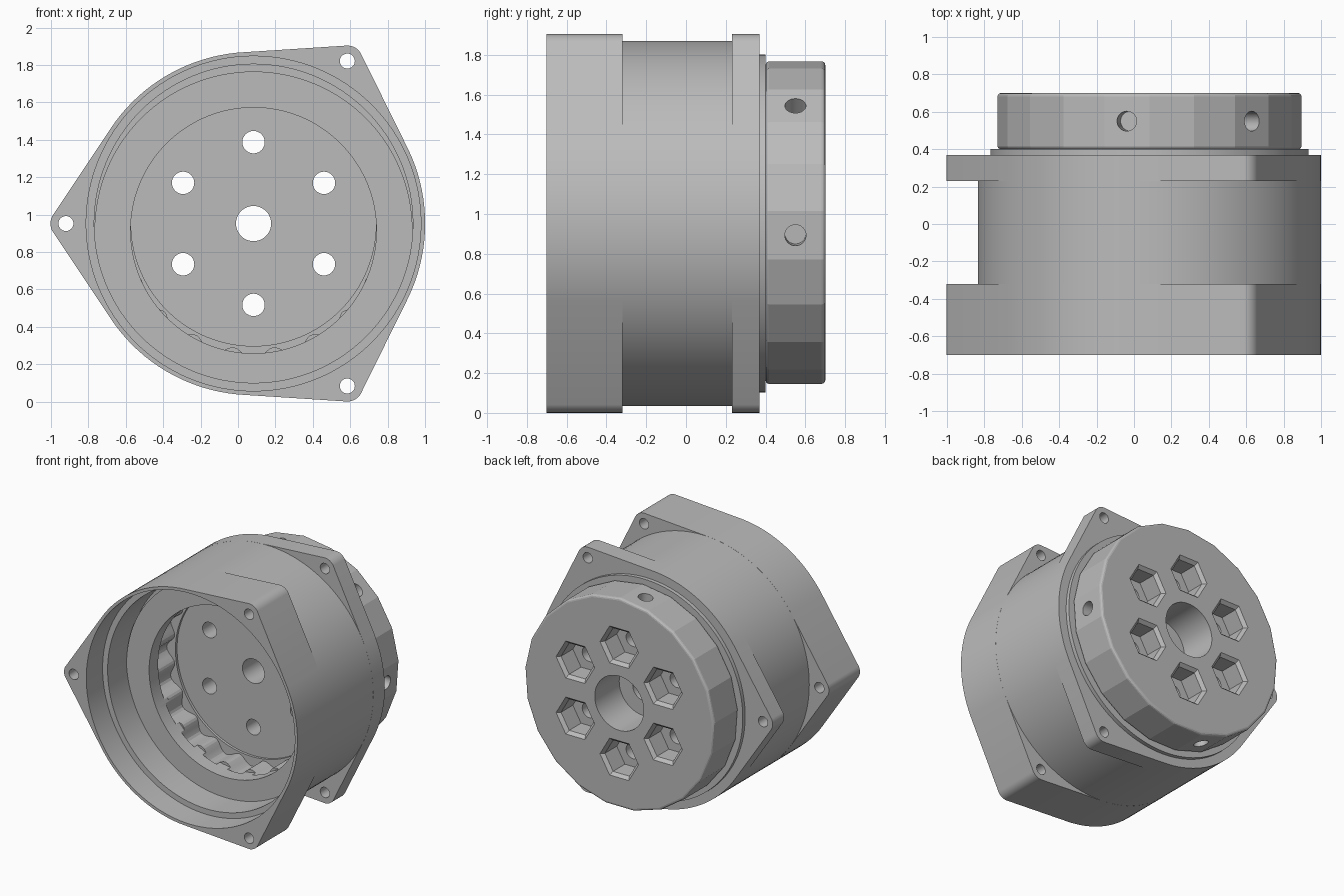
import bpy, bmesh
from math import pi, sin, cos, radians
from mathutils import Matrix, Vector
from mathutils.geometry import convex_hull_2d

if "Cube" in bpy.data.objects:
    bpy.data.objects.remove(bpy.data.objects["Cube"])

CX, CZ = 0.083, 0.952        # main axis, running along y
R_BODY, R_EAR, R_BOLT = 0.917, 0.083, 1.003
OFFSET = -0.037              # eccentric drop of the inner disc

grey = bpy.data.materials.new("machined grey")
grey.use_nodes = True
grey.diffuse_color = (0.5, 0.5, 0.5, 1)
grey.node_tree.nodes["Principled BSDF"].inputs["Base Color"].default_value = grey.diffuse_color


def ring(r, n=128, x=0, z=0, turn=0):
    return [(x + r * cos(turn + 2 * pi * i / n), z + r * sin(turn + 2 * pi * i / n)) for i in range(n)]


def prism(name, outline, y0, y1, bevel=0, matrix=None):
    """Extrude an outline around the main axis from y0 to y1."""
    bm = bmesh.new()
    face = bm.faces.new([bm.verts.new((x, y0, z)) for x, z in outline])
    moved = bmesh.ops.extrude_face_region(bm, geom=[face])["geom"]
    bmesh.ops.translate(bm, vec=(0, y1 - y0, 0), verts=[v for v in moved if isinstance(v, bmesh.types.BMVert)])
    bmesh.ops.recalc_face_normals(bm, faces=bm.faces)
    if bevel:
        rims = [e for e in bm.edges if abs(e.verts[0].co.y - e.verts[1].co.y) < 1e-5]
        bmesh.ops.bevel(bm, geom=rims, offset=bevel, segments=3, profile=0.5, affect='EDGES')
    if matrix:
        bm.transform(matrix)
    bm.transform(Matrix.Translation((CX, 0, CZ)))
    bmesh.ops.recalc_face_normals(bm, faces=bm.faces)
    mesh = bpy.data.meshes.new(name)
    bm.to_mesh(mesh)
    bm.free()
    mesh.materials.append(grey)
    obj = bpy.data.objects.new(name, mesh)
    bpy.context.collection.objects.link(obj)
    return obj


def combine(obj, tool, operation='DIFFERENCE', keep=False):
    """Apply a boolean and discard the tool."""
    mod = obj.modifiers.new("cut", 'BOOLEAN')
    mod.object, mod.operation, mod.solver = tool, operation, 'EXACT'
    bpy.context.view_layer.update()
    result = obj.evaluated_get(bpy.context.evaluated_depsgraph_get())
    mesh = bpy.data.meshes.new_from_object(result)
    obj.modifiers.clear()
    obj.data = mesh
    if not keep:
        bpy.data.objects.remove(tool)


# Housing barrel with two three-eared flanges and a rear spigot
ears = [(R_BOLT * cos(a), R_BOLT * sin(a)) for a in (pi / 3, pi, -pi / 3)]
cloud = [Vector(p) for p in ring(R_BODY + 0.0005)]
for ex, ez in ears:
    cloud += [Vector(p) for p in ring(R_EAR, 48, ex, ez)]
flange_outline = [tuple(cloud[i]) for i in convex_hull_2d(cloud)]

housing = prism("housing", ring(R_BODY), -0.69, 0.36)
combine(housing, prism("front_flange", flange_outline, -0.70, -0.32), 'UNION')
combine(housing, prism("rear_flange", flange_outline, 0.23, 0.37), 'UNION')
combine(housing, prism("spigot", ring(0.85), 0.30, 0.40), 'UNION')

# Stepped bore, then the eccentric lip seated at the bottom of it
combine(housing, prism("mouth_cut", ring(0.895), -0.8, -0.50))
combine(housing, prism("bore_cut", ring(0.852), -0.6, -0.22))
combine(housing, prism("eccentric_disc", ring(0.85, z=OFFSET), -0.27, -0.18), 'UNION')
combine(housing, prism("lip_cut", ring(0.657, z=OFFSET), -0.4, -0.12))

# Scalloped chamber behind the lip
lobes = 20
scallops = []
for i in range(lobes * 12):
    a = 2 * pi * i / (lobes * 12)
    r = 0.70 + 0.03 * cos(lobes * a)
    scallops.append((r * cos(a), r * sin(a)))
combine(housing, prism("chamber_cut", scallops, -0.16, 0.05))
combine(housing, prism("floor_recess_cut", ring(0.655), 0.0, 0.07))

# Flange bolt holes
for ex, ez in ears:
    combine(housing, prism("ear_hole_cut", ring(0.04, 32, ex, ez), -0.9, 0.5))

# Faceted output cap with softened rims
sides = 21
first = radians(-4.2)
cap = prism("output_cap", ring(0.815, sides, turn=first + pi / sides), 0.40, 0.70, bevel=0.018)

# Radial holes on every third facet
for k in range(7):
    turn = Matrix.Rotation(-(first + 2 * pi * k / 7), 4, 'Y') @ Matrix.Rotation(-pi / 2, 4, 'Z')
    hole = prism("radial_hole_cut", ring(0.053, 32), 0.68, 0.9, matrix=Matrix.Translation((0, 0.55, 0)) @ turn)
    combine(cap, hole)

# Central bore and shaft hole
combine(cap, prism("cap_bore_cut", ring(0.21, 96), 0.3, 0.8))
shaft = prism("shaft_cut", ring(0.094, 48), -0.1, 0.6)
combine(housing, shaft)

# Six hexagonal nut pockets with chamfered mouths and through bolts
for k in range(6):
    a = pi / 6 + k * pi / 3
    x, z = 0.435 * cos(a), 0.435 * sin(a)
    combine(cap, prism("pocket_cut", ring(0.14, 6, x, z), 0.53, 0.8))
    mouth = prism("mouth_chamfer_cut", ring(0.14, 6, x, z), 0.675, 0.725)
    for v in mouth.data.vertices:
        if v.co.y > 0.7:
            v.co.x += (v.co.x - CX - x) * 0.36
            v.co.z += (v.co.z - CZ - z) * 0.36
    combine(cap, mouth)
    bolt = prism("bolt_cut", ring(0.06, 32, x, z), -0.1, 0.6)
    combine(housing, bolt, keep=True)
    combine(cap, bolt)

# Smooth round walls, keep the facets crisp
bpy.ops.object.select_all(action='DESELECT')
for obj in (housing, cap):
    obj.select_set(True)
    bpy.context.view_layer.objects.active = obj
bpy.ops.object.shade_smooth_by_angle(angle=radians(14))
